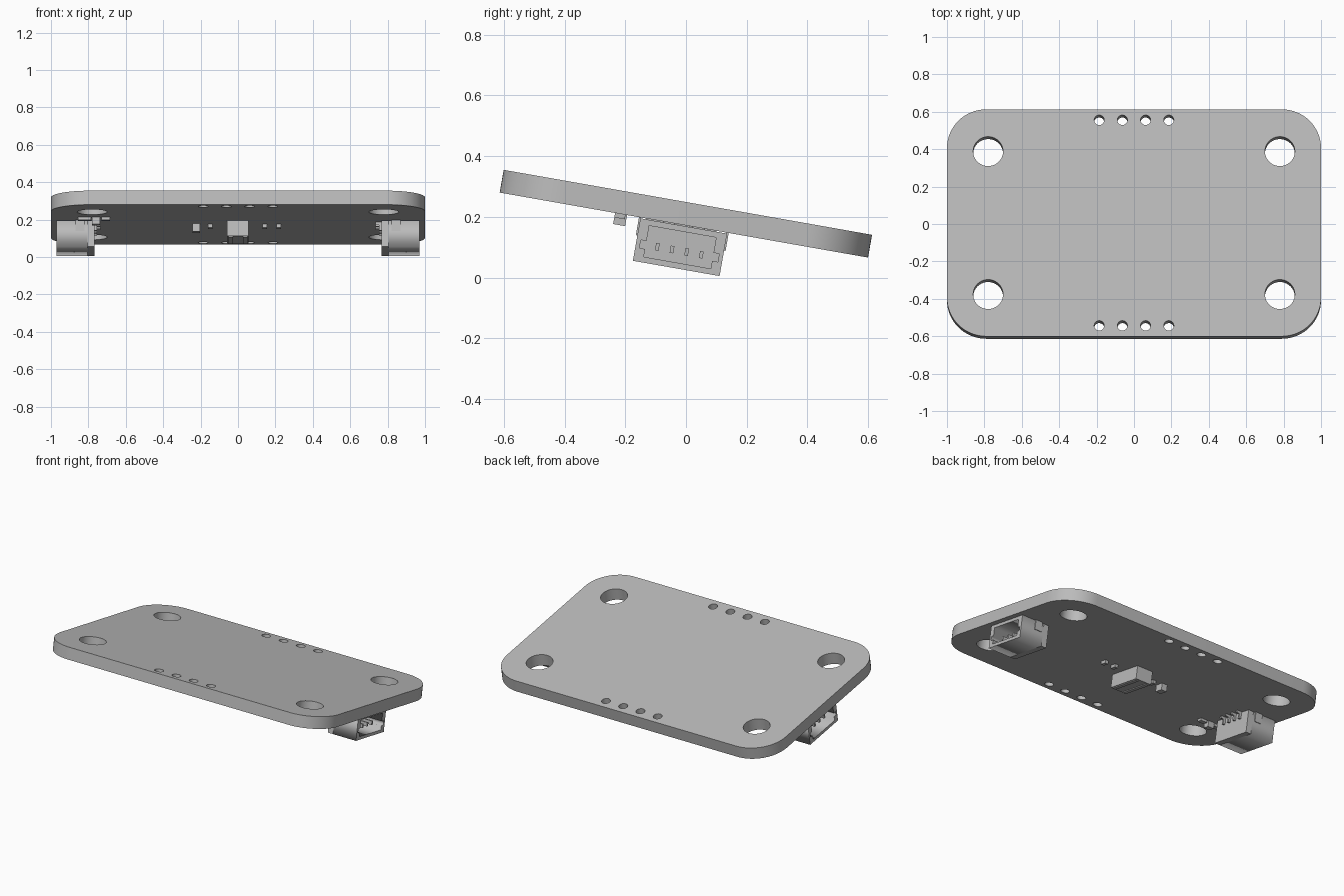
import bpy, bmesh, math
from mathutils import Matrix, Vector

if "Cube" in bpy.data.objects:
    bpy.data.objects.remove(bpy.data.objects["Cube"])

grey = bpy.data.materials.new("plain_grey")
grey.use_nodes = True
grey.diffuse_color = (0.5, 0.5, 0.5, 1)
grey.node_tree.nodes["Principled BSDF"].inputs["Base Color"].default_value = (0.5, 0.5, 0.5, 1)

# Tilted frame: origin at the middle of the board's underside
TILT = Matrix.Translation((0, -0.007, 0.173)) @ Matrix.Rotation(math.radians(-10), 4, 'X')
BOARD_T = 0.076


def add_object(name, mesh, matrix):
    obj = bpy.data.objects.new(name, mesh)
    bpy.context.collection.objects.link(obj)
    mesh.materials.append(grey)
    obj.matrix_world = TILT @ matrix
    return obj


def box(name, x, y, z, matrix=Matrix()):
    """Box spanning the (low, high) ranges x, y and z."""
    bm = bmesh.new()
    bmesh.ops.create_cube(bm, size=1)
    size = Vector([r[1] - r[0] for r in (x, y, z)])
    mid = Vector([(r[1] + r[0]) / 2 for r in (x, y, z)])
    for v in bm.verts:
        v.co = v.co * size + mid
    mesh = bpy.data.meshes.new(name)
    bm.to_mesh(mesh)
    bm.free()
    return add_object(name, mesh, matrix)


def plate(name, loops, depth, matrix):
    """Filled outline with holes, extruded from 0 to depth."""
    curve = bpy.data.curves.new(name + "_outline", 'CURVE')
    curve.dimensions = '2D'
    curve.fill_mode = 'BOTH'
    curve.extrude = depth / 2
    for loop in loops:
        s = curve.splines.new('POLY')
        s.points.add(len(loop) - 1)
        for p, (a, b) in zip(s.points, loop):
            p.co = (a, b, 0, 1)
        s.use_cyclic_u = True
    temp = bpy.data.objects.new(name + "_outline", curve)
    mesh = bpy.data.meshes.new_from_object(temp)
    bpy.data.objects.remove(temp)
    mesh.name = name
    mesh.materials.clear()
    bm = bmesh.new()
    bm.from_mesh(mesh)
    bmesh.ops.remove_doubles(bm, verts=bm.verts, dist=0.0002)
    bmesh.ops.translate(bm, verts=bm.verts, vec=(0, 0, depth / 2))
    bmesh.ops.recalc_face_normals(bm, faces=bm.faces)
    bm.to_mesh(mesh)
    bm.free()
    return add_object(name, mesh, matrix)


def arc(cx, cy, r, start, sweep, n):
    return [(cx + r * math.cos(math.radians(start + sweep * i / n)),
             cy + r * math.sin(math.radians(start + sweep * i / n))) for i in range(n)]


# Board with rounded corners, mounting holes and two rows of pin holes
W, H, R = 1.0, 0.616, 0.21
outline = []
for k, (sx, sy) in enumerate(((1, 1), (-1, 1), (-1, -1), (1, -1))):
    outline += arc(sx * (W - R), sy * (H - R), R, 90 * k, 90 * 17 / 16, 17)
loops = [outline]
for sy in (-1, 1):
    loops += [arc(sx * 0.78, sy * 0.388, 0.08, 0, 360, 40) for sx in (-1, 1)]
    loops += [arc((i - 1.5) * 0.124, sy * 0.558, 0.027, 0, 360, 24) for i in range(4)]
board = plate("board", loops, BOARD_T, Matrix())
bpy.context.view_layer.objects.active = board
board.select_set(True)
bpy.ops.object.shade_smooth_by_angle(angle=math.radians(30))
board.select_set(False)

# Two side-entry sockets, facing outwards
shell = [(-0.145, -0.145), (0.145, -0.145), (0.145, -0.003), (-0.145, -0.003)]
half = [(0.112, -0.126), (0.112, -0.1), (0.131, -0.1), (0.131, -0.073),
        (0.112, -0.073), (0.112, -0.022)]
cavity = half + [(-a, b) for a, b in reversed(half)]
# Maps the outline's (a, b, depth) to (y, z, x)
TO_X = Matrix(((0, 0, 1, 0), (1, 0, 0, 0), (0, 1, 0, 0), (0, 0, 0, 1)))
for side, turn in (("left", 0), ("right", 180)):
    m = Matrix.Rotation(math.radians(turn), 4, 'Z')
    plate(side + "_socket_shell", [shell, cavity], 0.165,
          m @ Matrix.Translation((0.805, 0, 0)) @ TO_X)
    box(side + "_socket_back", (0.768, 0.805), (-0.145, 0.145), (-0.145, -0.003), m)
    for s in (-1, 1):
        ys = sorted((s * 0.143, s * 0.15))
        box(side + "_socket_tab", (0.82, 0.87), ys, (-0.06, 0), m)
    for i in range(4):
        y = (i - 1.5) * 0.049
        ys = (y - 0.006, y + 0.006)
        box(side + "_contact_pin", (0.8, 0.93), ys, (-0.098, -0.074), m)
        box(side + "_lead_riser", (0.753, 0.77), ys, (-0.045, 0), m)
        box(side + "_lead_foot", (0.735, 0.755), ys, (-0.015, 0), m)

# Sensor block under the middle
box("sensor_block", (-0.058, 0.057), (-0.125, 0.11), (-0.083, 0))
for s in (-1, 1):
    box("sensor_rail", (s * 0.04 - 0.012, s * 0.04 + 0.012), (-0.115, 0.1), (-0.088, -0.08))

# Small surface parts
box("small_chip", (-0.242, -0.202), (-0.03, 0.025), (-0.042, 0))
box("small_chip_pad", (-0.16, -0.137), (-0.02, 0.02), (-0.02, 0))
for x in (0.143, 0.217):
    box("resistor_pad", (x - 0.012, x + 0.012), (-0.02, 0.02), (-0.02, 0))
box("side_chip", (-0.78, -0.737), (-0.23, -0.19), (-0.037, 0))
box("side_chip_pad", (-0.73, -0.685), (-0.23, -0.195), (-0.015, 0))
box("side_chip_far_pad", (-0.855, -0.785), (-0.23, -0.195), (-0.015, 0))
